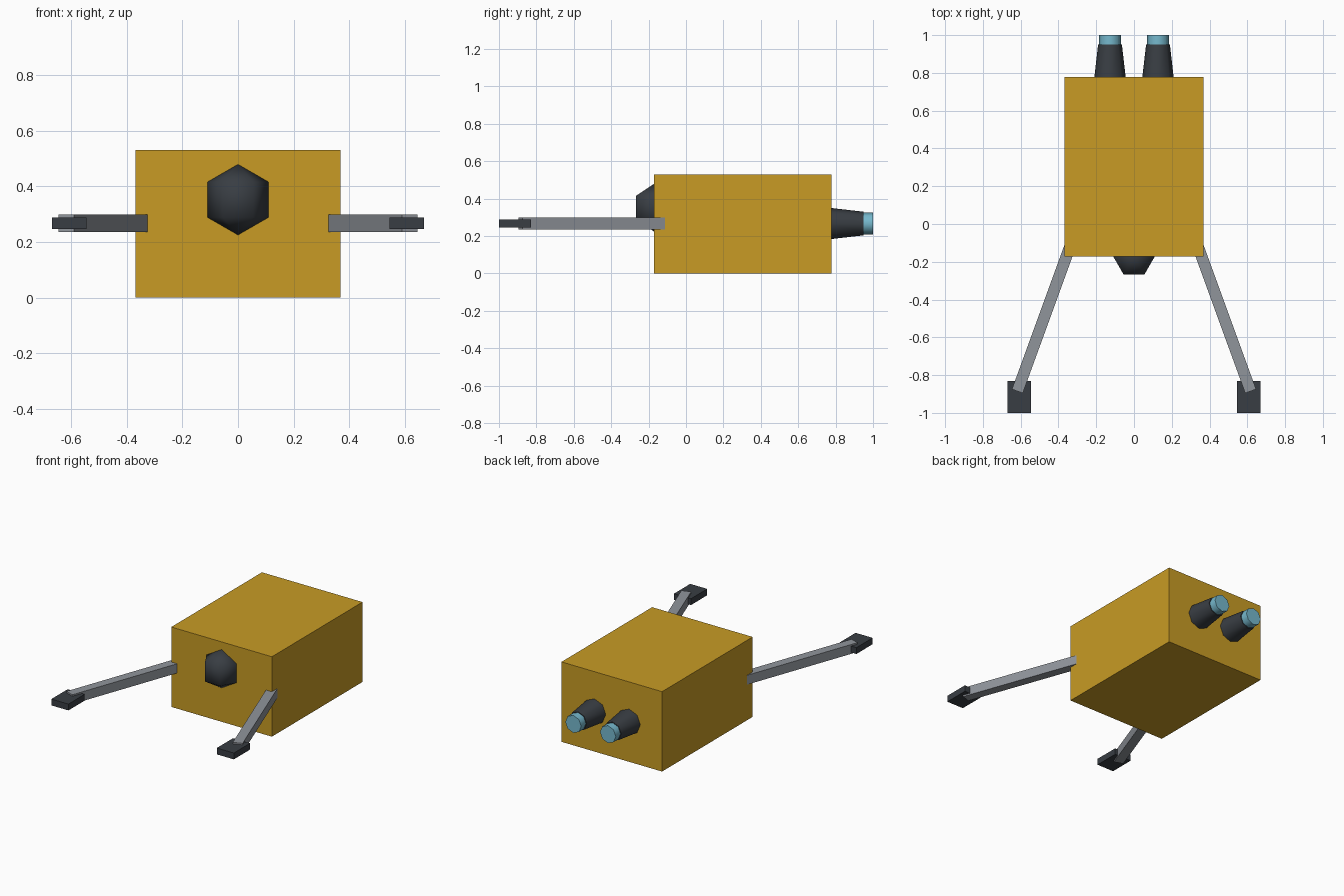
import bpy, bmesh
from math import cos, sin, pi, radians
from mathutils import Matrix, Vector

cube = bpy.data.objects.get("Cube")
if cube:
    bpy.data.objects.remove(cube, do_unlink=True)


def material(name, rgb):
    mat = bpy.data.materials.new(name)
    mat.use_nodes = True
    mat.diffuse_color = (*rgb, 1)
    mat.node_tree.nodes["Principled BSDF"].inputs["Base Color"].default_value = (*rgb, 1)
    return mat


GOLD = material("gold_foil", (0.58, 0.33, 0.018))
GREY = material("strut_grey", (0.28, 0.30, 0.33))
DARK = material("dark_metal", (0.040, 0.047, 0.056))
CYAN = material("pale_cyan", (0.18, 0.48, 0.61))


def finish(name, bm, mat, smooth=False):
    bmesh.ops.recalc_face_normals(bm, faces=bm.faces)
    mesh = bpy.data.meshes.new(name)
    bm.to_mesh(mesh)
    bm.free()
    mesh.materials.append(mat)
    obj = bpy.data.objects.new(name, mesh)
    bpy.context.collection.objects.link(obj)
    if smooth:
        bpy.ops.object.select_all(action="DESELECT")
        obj.select_set(True)
        bpy.context.view_layer.objects.active = obj
        bpy.ops.object.shade_smooth_by_angle(angle=radians(smooth))
    return obj


def box(name, size, centre, mat, turn=0):
    bm = bmesh.new()
    bmesh.ops.create_cube(bm, size=1, matrix=Matrix.Translation(centre)
                          @ Matrix.Rotation(turn, 4, "Z") @ Matrix.Diagonal((*size, 1)))
    return finish(name, bm, mat)


def lathe(name, profile, sides, matrix, mat, smooth):
    """Turn (radius, height) rings about local z, with closed ends."""
    bm = bmesh.new()
    rings = [[bm.verts.new((r * cos(2 * pi * i / sides), r * sin(2 * pi * i / sides), h))
              for i in range(sides)] for r, h in profile]
    for a, b in zip(rings, rings[1:]):
        for i in range(sides):
            j = (i + 1) % sides
            bm.faces.new((a[i], a[j], b[j], b[i]))
    bm.faces.new(rings[0])
    bm.faces.new(rings[-1])
    bmesh.ops.remove_doubles(bm, verts=bm.verts, dist=1e-5)
    bm.transform(matrix)
    return finish(name, bm, mat, smooth)


# Main body
box("body", (0.738, 0.95, 0.53), (0, 0.303, 0.265), GOLD)

# Faceted sensor ball half sunk in the front
R = 0.127
lathe("front_sensor", [(R * cos(a), R * sin(a)) for a in (-pi / 2, -pi / 6, pi / 6, pi / 2)],
      6, Matrix.Translation((0, -0.172, 0.352)), DARK, 80)

# Mirrored arms, feet and rear thrusters
MID = 0.267
TILT = radians(20)
for side, s in (("left", 1), ("right", -1)):
    end = Vector((s * 0.6175, -0.885, MID))
    along = Vector((s * sin(TILT), -cos(TILT), 0))
    length = 0.85
    box(side + "_arm", (0.061, length, 0.062), end - along * length / 2, GREY, s * TILT)
    box(side + "_foot", (0.125, 0.17, 0.042), (s * 0.607, -0.915, MID), DARK)

    rear = Matrix.Translation((s * 0.127, 0, MID)) @ Matrix.Rotation(-pi / 2, 4, "X")
    lathe(side + "_thruster", [(0.086, 0.75), (0.063, 0.95)], 8, rear, DARK, 50)
    lathe(side + "_thruster_tip", [(0.058, 0.93), (0.058, 1.0)], 8, rear, CYAN, 50)
